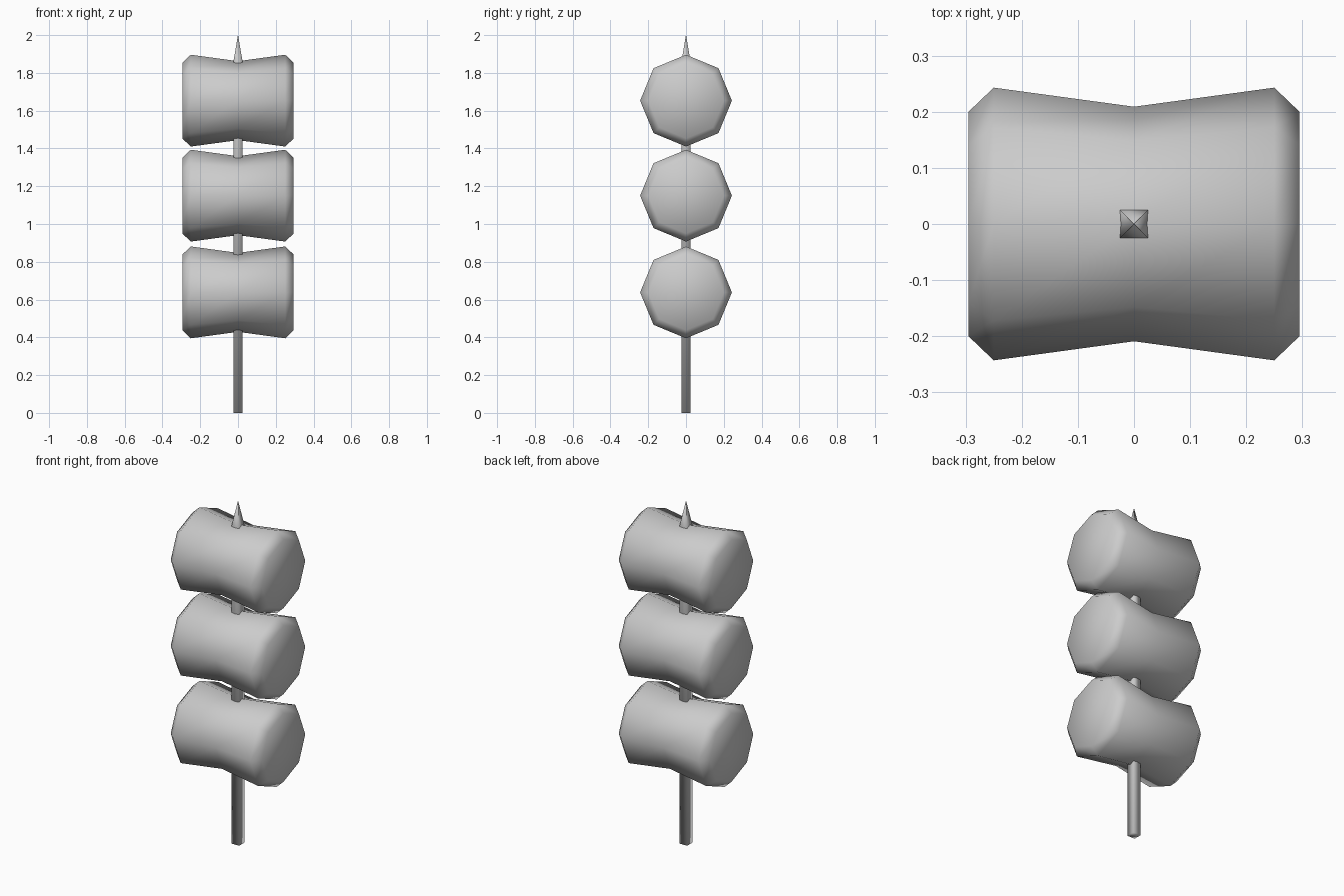
import bpy, bmesh
from math import sin, cos, pi

if "Cube" in bpy.data.objects:
    bpy.data.objects.remove(bpy.data.objects["Cube"])


def finish(name, bm):
    bmesh.ops.recalc_face_normals(bm, faces=bm.faces)
    for f in bm.faces:
        f.smooth = True
    mesh = bpy.data.meshes.new(name)
    bm.to_mesh(mesh)
    bm.free()
    ob = bpy.data.objects.new(name, mesh)
    bpy.context.collection.objects.link(ob)
    return ob


def loft(bm, rings):
    # bridge successive vertex rings and cap both ends
    n = len(rings[0])
    for a, b in zip(rings, rings[1:]):
        for i in range(n):
            j = (i + 1) % n
            bm.faces.new((a[i], a[j], b[j], b[i]))
    bm.faces.new(rings[0])
    bm.faces.new(rings[-1])


# Dumplings: eight-sided waisted barrels lying along x
PROFILE = [(-0.295, 0.2), (-0.25, 0.243), (0, 0.209), (0.25, 0.243), (0.295, 0.2)]


def dumpling(name, z):
    bm = bmesh.new()
    rings = [[bm.verts.new((x, r * sin(k * pi / 4), z + r * cos(k * pi / 4)))
              for k in range(8)] for x, r in PROFILE]
    loft(bm, rings)
    return finish(name, bm)


for name, z in (("lower_dumpling", 0.638), ("middle_dumpling", 1.15), ("upper_dumpling", 1.653)):
    dumpling(name, z)

# Skewer: square stick with a pointed tip
bm = bmesh.new()
h = 0.025
rings = [[bm.verts.new((x * w, y * w, z)) for x, y in ((-1, -1), (1, -1), (1, 1), (-1, 1))]
         for z, w in ((0, h), (1.855, h), (2.0, 0.0005))]
loft(bm, rings)
finish("skewer", bm)
